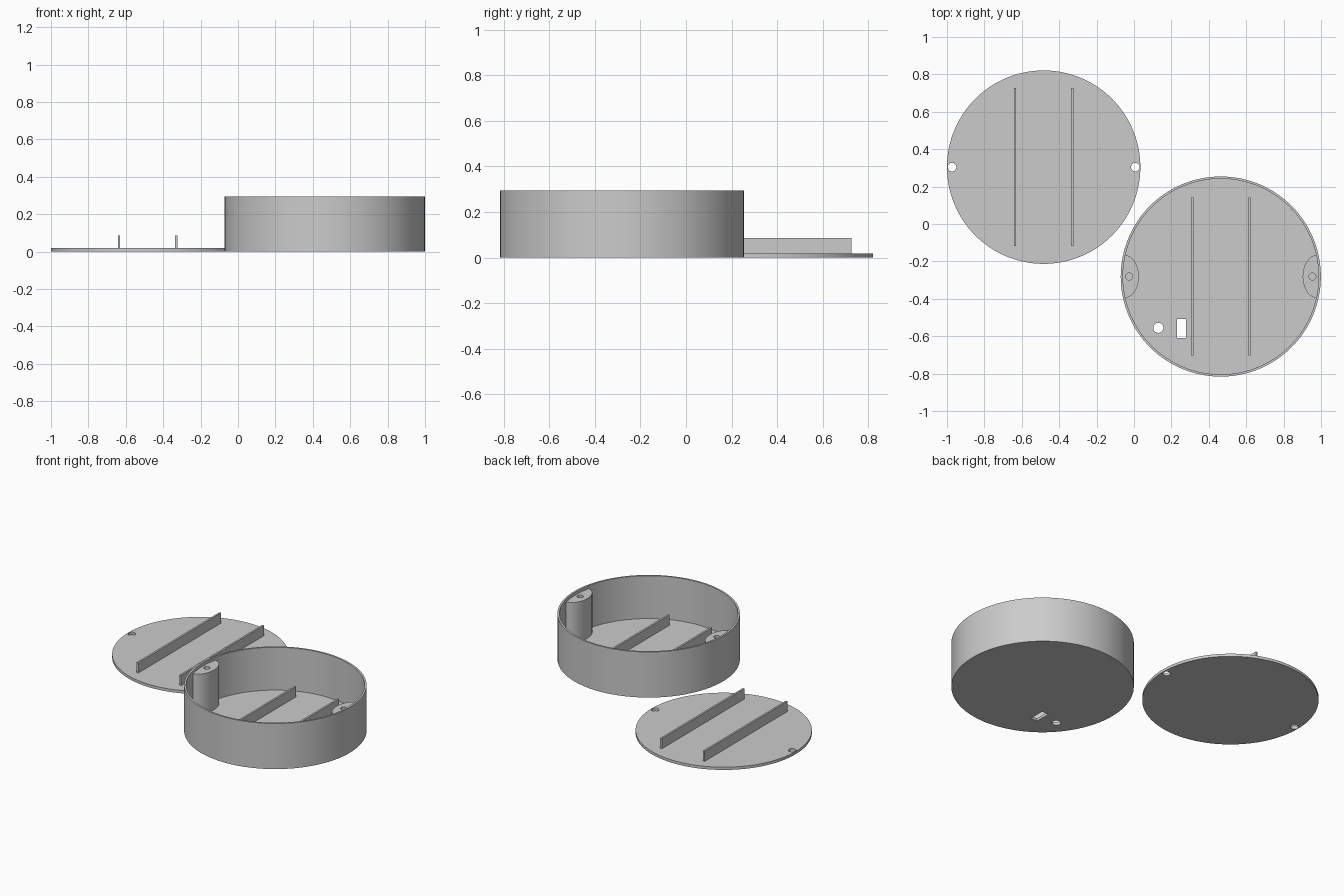
import bpy, bmesh, math
from mathutils import Matrix, Vector

if "Cube" in bpy.data.objects:
    bpy.data.objects.remove(bpy.data.objects["Cube"])

CASE = Vector((0.464, -0.281, 0))
LID = Vector((-0.483, 0.304, 0))
CASE_R, INNER_R, LID_R = 0.535, 0.523, 0.517
CASE_H, BOSS_H, FLOOR, RIB_TOP = 0.295, 0.275, 0.018, 0.085
SCREW_X, RIB_X, RIB_LEN = 0.49, 0.153, 0.845

grey = bpy.data.materials.new("plain grey")
grey.use_nodes = True
colour = (0.6, 0.6, 0.6, 1)
grey.diffuse_color = colour
grey.node_tree.nodes["Principled BSDF"].inputs["Base Color"].default_value = colour


def finish(bm, name):
    bmesh.ops.recalc_face_normals(bm, faces=bm.faces)
    mesh = bpy.data.meshes.new(name)
    bm.to_mesh(mesh)
    bm.free()
    obj = bpy.data.objects.new(name, mesh)
    bpy.context.collection.objects.link(obj)
    mesh.materials.append(grey)
    return obj


def prism(name, outline, z0, z1):
    """Extrude a flat outline from z0 up to z1."""
    bm = bmesh.new()
    face = bm.faces.new([bm.verts.new((x, y, z0)) for x, y in outline])
    out = bmesh.ops.extrude_face_region(bm, geom=[face])["geom"]
    top = [v for v in out if isinstance(v, bmesh.types.BMVert)]
    bmesh.ops.translate(bm, verts=top, vec=(0, 0, z1 - z0))
    return finish(bm, name)


def circle(centre, r, n=128):
    return [(centre.x + r * math.cos(math.tau * i / n),
             centre.y + r * math.sin(math.tau * i / n)) for i in range(n)]


def rect(centre, w, d):
    return [(centre.x + sx * w / 2, centre.y + sy * d / 2)
            for sx, sy in ((-1, -1), (1, -1), (1, 1), (-1, 1))]


def cut(obj, cutter):
    """Subtract the cutter, bake the result and discard the cutter."""
    cutter.hide_render = True
    mod = obj.modifiers.new("cut", "BOOLEAN")
    mod.operation, mod.solver, mod.object = "DIFFERENCE", "EXACT", cutter
    bpy.context.view_layer.objects.active = obj
    bpy.ops.object.modifier_apply(modifier=mod.name)
    bpy.data.objects.remove(cutter)


def smooth(obj):
    bpy.ops.object.select_all(action="DESELECT")
    obj.select_set(True)
    bpy.context.view_layer.objects.active = obj
    bpy.ops.object.shade_smooth_by_angle(angle=math.radians(30))


def ribs(prefix, centre, bottom):
    for side, sign in (("right", -1), ("left", 1)):
        at = centre + Vector((sign * RIB_X, 0, 0))
        prism(f"{prefix}_rib_{side}", rect(at, 0.012, RIB_LEN), bottom, RIB_TOP)


# Open round case with a cable hole and a switch slot in its floor
case = prism("case", circle(CASE, CASE_R), 0, CASE_H)
cut(case, prism("cavity", circle(CASE, INNER_R), FLOOR, CASE_H + 0.1))
cut(case, prism("cable_hole", circle(Vector((0.13, -0.555)), 0.027, 32), -0.1, 0.1))
cut(case, prism("switch_slot", rect(Vector((0.254, -0.559)), 0.048, 0.102), -0.1, 0.1))
smooth(case)
ribs("case", CASE, FLOOR - 0.005)

# Half-oval screw bosses, their backs sunk into the wall
for side, sign in (("right", -1), ("left", 1)):
    half, depth, root, back = 0.115, 0.078, 0.516, 0.529
    outline = []
    for i in range(33):
        a = math.pi * i / 32
        outline.append((root - depth * math.sin(a), half * math.cos(a)))
    spread = math.asin(half / back)
    for i in range(9):
        a = spread * (i / 4 - 1)
        outline.append((back * math.cos(a), back * math.sin(a)))
    boss = prism(f"screw_boss_{side}",
                 [(CASE.x + sign * x, CASE.y + y) for x, y in outline],
                 FLOOR - 0.005, BOSS_H)
    at = CASE + Vector((sign * SCREW_X, 0, 0))
    cut(boss, prism("pilot_hole", circle(at, 0.019, 32), 0.1, CASE_H + 0.1))
    smooth(boss)

# Flat lid with two screw holes
lid = prism("lid", circle(LID, LID_R), 0, FLOOR)
for sign in (-1, 1):
    at = LID + Vector((sign * SCREW_X, 0, 0))
    cut(lid, prism("screw_hole", circle(at, 0.023, 32), -0.1, 0.1))
smooth(lid)
ribs("lid", LID, FLOOR - 0.005)
